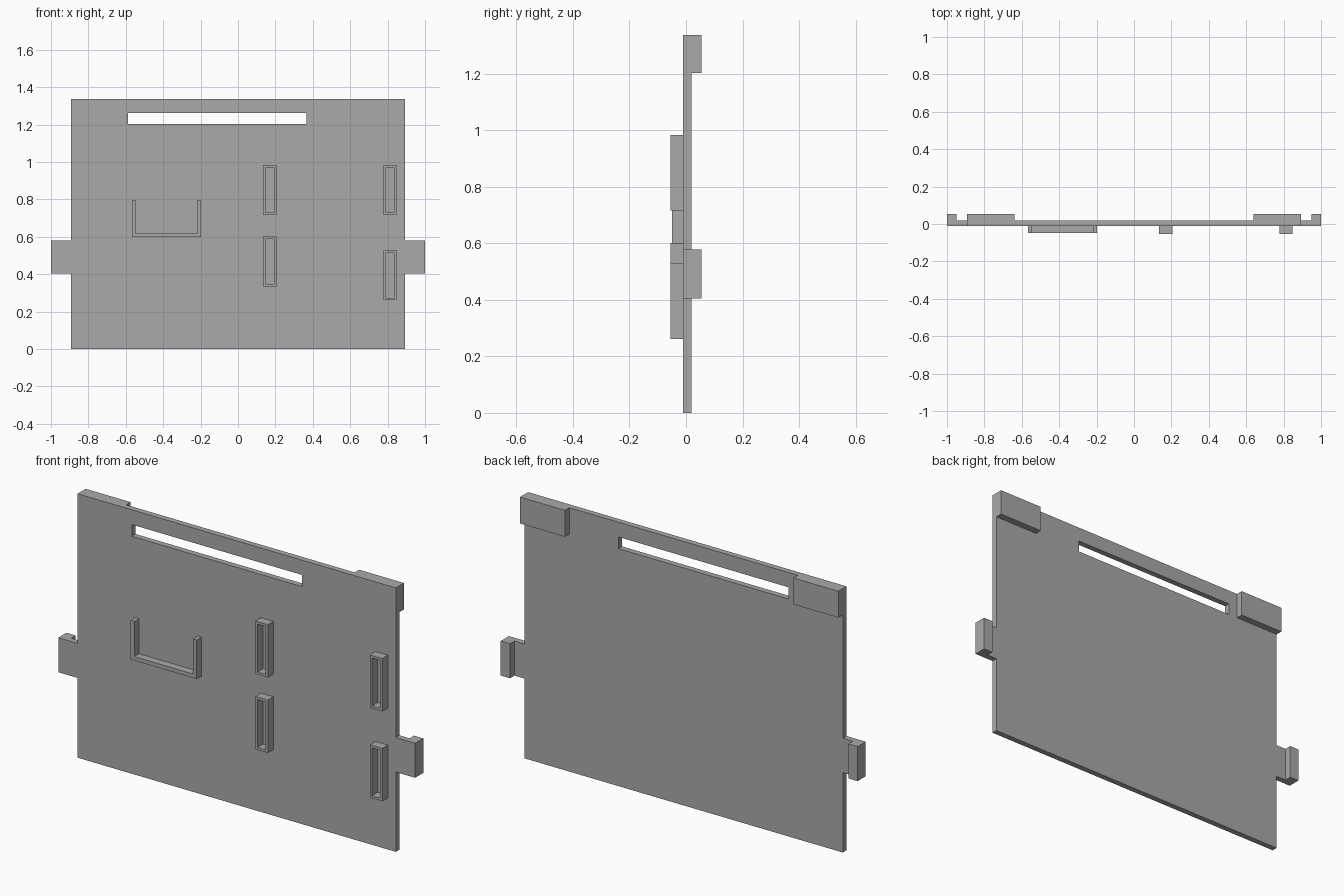
import bpy
import math
from mathutils import Matrix

cube = bpy.data.objects.get("Cube")
if cube:
    bpy.data.objects.remove(cube, do_unlink=True)

GREY = (0.4, 0.4, 0.4, 1)
grey = bpy.data.materials.new("plain grey")
grey.use_nodes = True
grey.diffuse_color = GREY
grey.node_tree.nodes["Principled BSDF"].inputs["Base Color"].default_value = GREY

# Depths of the panel faces and of the parts that stand out from it
FRONT, BACK = -0.0105, 0.019
CLIP_FRONT, U_FRONT, BLOCK_BACK = -0.0546, -0.049, 0.0546


def rect(x0, x1, z0, z1):
    return [(x0, z0), (x1, z0), (x1, z1), (x0, z1)]


def plate(name, loops, y0, y1):
    """Extrude closed x-z outlines (inner loops become holes) from y0 to y1."""
    curve = bpy.data.curves.new(name, "CURVE")
    curve.dimensions = "2D"
    curve.fill_mode = "BOTH"
    curve.extrude = (y1 - y0) / 2
    for loop in loops:
        spline = curve.splines.new("POLY")
        spline.points.add(len(loop) - 1)
        for point, (x, z) in zip(spline.points, loop):
            point.co = (x, z, 0, 1)
        spline.use_cyclic_u = True
    temp = bpy.data.objects.new(name + " outline", curve)
    bpy.context.collection.objects.link(temp)
    bpy.context.view_layer.update()
    depsgraph = bpy.context.evaluated_depsgraph_get()
    mesh = bpy.data.meshes.new_from_object(temp.evaluated_get(depsgraph))
    bpy.data.objects.remove(temp, do_unlink=True)
    bpy.data.curves.remove(curve)
    # Stand the flat outline upright
    mesh.transform(Matrix.Translation((0, (y0 + y1) / 2, 0))
                   @ Matrix.Rotation(math.pi / 2, 4, "X"))
    mesh.shade_flat()
    mesh.materials.clear()
    mesh.materials.append(grey)
    mesh.name = name
    obj = bpy.data.objects.new(name, mesh)
    bpy.context.collection.objects.link(obj)
    return obj


# Panel with side arms and a long slot
SIDE, TOP, ARM_LOW, ARM_HIGH = 0.892, 1.337, 0.404, 0.579
half = [(SIDE, 0), (SIDE, ARM_LOW), (1, ARM_LOW),
        (1, ARM_HIGH), (SIDE, ARM_HIGH), (SIDE, TOP)]
outline = half + [(-x, z) for x, z in reversed(half)]
plate("panel", [outline, rect(-0.588, 0.365, 1.203, 1.262)], FRONT, BACK)

# Blocks on the back: top corners and arm ends
for side, sign in (("left", 1), ("right", -1)):
    x0, x1 = sorted((sign * 0.64, sign * SIDE))
    plate(side + "_corner_block", [rect(x0, x1, 1.203, TOP)], BACK, BLOCK_BACK)
    x0, x1 = sorted((sign * 0.948, sign))
    plate(side + "_arm_hook", [rect(x0, x1, ARM_LOW, ARM_HIGH)], BACK, BLOCK_BACK)

# Hollow rectangular frames on the front
WIDTH, HEIGHT, WALL = 0.07, 0.268, 0.013
frames = {"upper_inner_frame": (0.135, 0.716), "lower_inner_frame": (0.135, 0.334),
          "upper_outer_frame": (0.777, 0.716), "lower_outer_frame": (0.777, 0.261)}
for name, (x, z) in frames.items():
    plate(name, [rect(x, x + WIDTH, z, z + HEIGHT),
                 rect(x + WALL, x + WIDTH - WALL, z + WALL, z + HEIGHT - WALL)],
          CLIP_FRONT, FRONT)

# Open U-shaped holder on the front
L, R, B, T, W = -0.567, -0.197, 0.599, 0.797, 0.02
plate("u_holder", [[(L, B), (R, B), (R, T), (R - W, T), (R - W, B + W),
                    (L + W, B + W), (L + W, T), (L, T)]], U_FRONT, FRONT)
